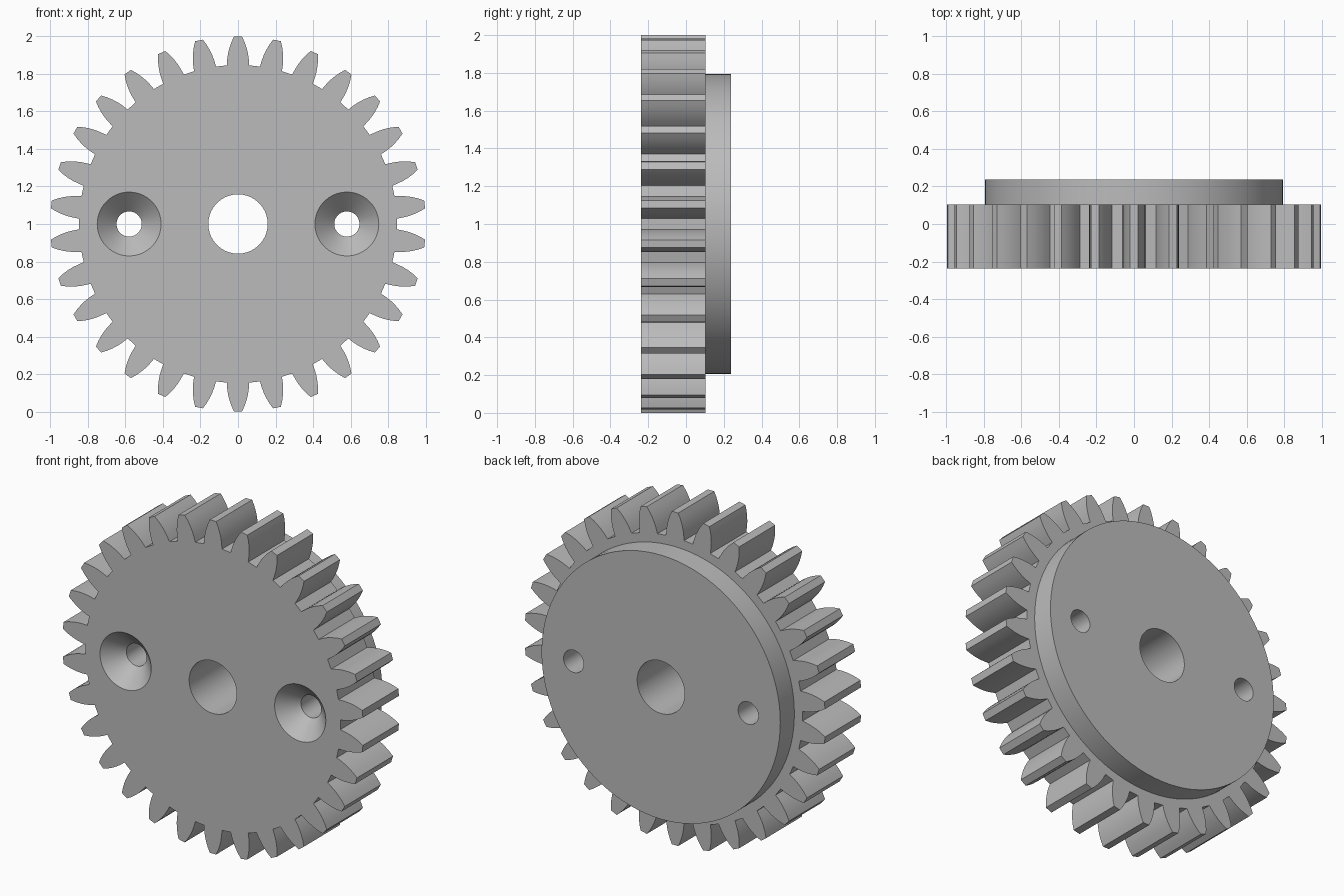
import bpy, bmesh, math
from mathutils import Matrix, Vector

cube = bpy.data.objects.get("Cube")
if cube:
    bpy.data.objects.remove(cube, do_unlink=True)

FRONT, STEP, BACK = -0.238, 0.104, 0.238   # y of the front, the step and the hub's back
TEETH = 30
SEGMENTS = 96

steel = bpy.data.materials.new("grey metal")
steel.use_nodes = True
GREY = (0.5, 0.5, 0.5, 1.0)
steel.diffuse_color = GREY
steel.node_tree.nodes["Principled BSDF"].inputs["Base Color"].default_value = GREY


def make_object(name, bm):
    bmesh.ops.recalc_face_normals(bm, faces=bm.faces)
    mesh = bpy.data.meshes.new(name)
    bm.to_mesh(mesh)
    bm.free()
    mesh.materials.append(steel)
    obj = bpy.data.objects.new(name, mesh)
    bpy.context.collection.objects.link(obj)
    return obj


def turned(name, profile, x=0.0):
    """Closed solid turned around the y axis from (radius, y) points."""
    bm = bmesh.new()
    rings = []
    for r, y in profile:
        angles = [math.tau * i / SEGMENTS for i in range(SEGMENTS)]
        rings.append([bm.verts.new((x + r * math.cos(a), y, 1 + r * math.sin(a)))
                      for a in angles])
    for low, high in zip(rings, rings[1:]):
        for i in range(SEGMENTS):
            j = (i + 1) % SEGMENTS
            bm.faces.new((low[i], low[j], high[j], high[i]))
    bm.faces.new(rings[0])
    bm.faces.new(rings[-1])
    return make_object(name, bm)


def toothed_plate():
    """Gear outline extruded from the front to the step."""
    # Right flank of one tooth: (radius, half width), root to tip
    flank = [(0.847, 0.060), (0.88, 0.0575), (0.91, 0.053),
             (0.94, 0.0455), (0.97, 0.035), (1.0, 0.021)]
    polar = [(r, -w / r) for r, w in flank] + [(r, w / r) for r, w in reversed(flank)]
    bm = bmesh.new()
    outline = []
    for t in range(TEETH):
        for r, offset in polar:
            a = math.tau * t / TEETH + offset
            outline.append(bm.verts.new((r * math.sin(a), FRONT, 1 + r * math.cos(a))))
    face = bm.faces.new(outline)
    back = bmesh.ops.extrude_face_region(bm, geom=[face])["geom"]
    moved = [v for v in back if isinstance(v, bmesh.types.BMVert)]
    bmesh.ops.translate(bm, verts=moved, vec=(0, STEP - FRONT, 0))
    return make_object("gear_wheel", bm)


gear = toothed_plate()

# Round hub on the back, sunk slightly into the plate for a clean join
hub = turned("back_hub", [(0.793, STEP - 0.1), (0.793, BACK)])

# Centre bore and two countersunk screw holes
OUT = 0.05
bore = turned("bore_cutter", [(0.158, FRONT - OUT), (0.158, BACK + OUT)])
screw_profile = [(0.17 + OUT, FRONT - OUT), (0.067, FRONT + 0.103), (0.067, BACK + OUT)]
screws = [turned("screw_hole_cutter", screw_profile, side * 0.58) for side in (-1, 1)]

# Join the hub and cut the holes
bpy.context.view_layer.objects.active = gear
for tool, operation in [(hub, "UNION")] + [(c, "DIFFERENCE") for c in [bore] + screws]:
    mod = gear.modifiers.new(tool.name, "BOOLEAN")
    mod.object = tool
    mod.operation = operation
    mod.solver = "EXACT"
    bpy.ops.object.modifier_apply(modifier=mod.name)
    bpy.data.objects.remove(tool, do_unlink=True)

# Smooth round walls, crisp rims
bpy.ops.object.select_all(action="DESELECT")
gear.select_set(True)
bpy.ops.object.shade_smooth_by_angle(angle=math.radians(25))
